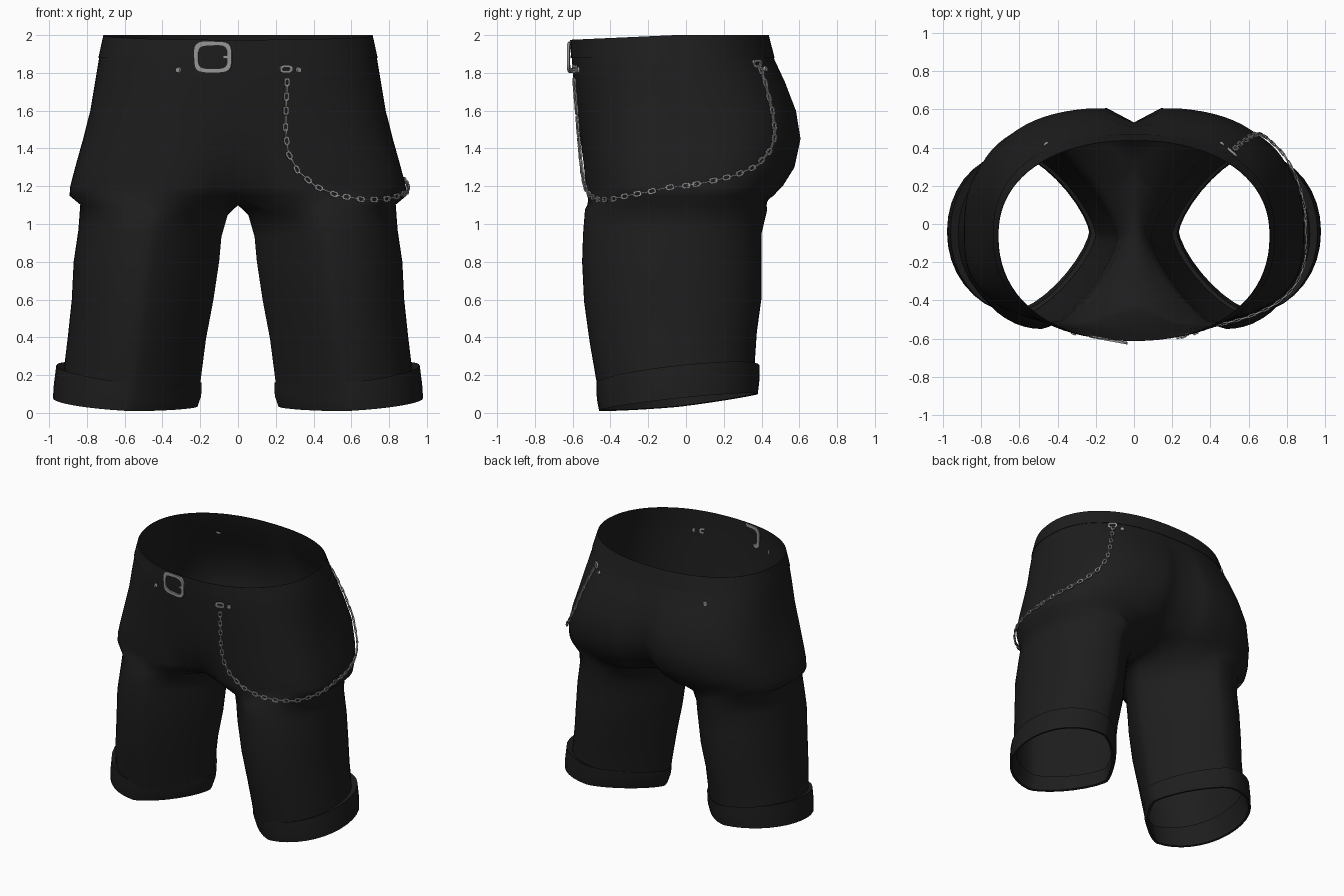
import bpy, bmesh, math
from mathutils import Vector, Matrix

cube = bpy.data.objects.get("Cube")
if cube:
    bpy.data.objects.remove(cube, do_unlink=True)


def material(name, c):
    m = bpy.data.materials.new(name)
    m.use_nodes = True
    m.diffuse_color = (c, c, c, 1)
    m.node_tree.nodes["Principled BSDF"].inputs["Base Color"].default_value = (c, c, c, 1)
    return m


CLOTH = material("black cloth", 0.0125)
METAL = material("grey metal", 0.3)


def finish(bm, name, mat, mirror=False, angle=40):
    bmesh.ops.recalc_face_normals(bm, faces=bm.faces)
    me = bpy.data.meshes.new(name)
    bm.to_mesh(me)
    bm.free()
    me.materials.append(mat)
    ob = bpy.data.objects.new(name, me)
    bpy.context.collection.objects.link(ob)
    bpy.ops.object.select_all(action='DESELECT')
    ob.select_set(True)
    bpy.context.view_layer.objects.active = ob
    bpy.ops.object.shade_smooth_by_angle(angle=math.radians(angle))
    if mirror:
        ob.modifiers.new("Mirror", 'MIRROR').use_clip = True


def bridge(bm, a, b, closed):
    n = len(a)
    for i in range(n if closed else n - 1):
        j = (i + 1) % n
        bm.faces.new((a[i], a[j], b[j], b[i]))


def power(v, e):
    return math.copysign(abs(v) ** e, v)


# Hip sections: height, half width, front y, back y, back crease depth
HIPS = [(2.0, .71, -.61, .435, 0), (1.88, .735, -.605, .465, 0),
        (1.75, .757, -.595, .53, .02), (1.6, .782, -.577, .588, .06),
        (1.45, .82, -.562, .612, .08), (1.3, .862, -.552, .58, .1),
        (1.2, .888, -.545, .52, .13), (1.15, .892, -.54, .475, .16)]
MID_Y = -.06


def hip_point(deg, z, out=0.0):
    """Surface point; -90 is front centre, 0 the side, 90 back centre."""
    k = 0
    while k < len(HIPS) - 2 and z < HIPS[k + 1][0]:
        k += 1
    lo, hi = HIPS[k + 1], HIPS[k]
    f = (z - lo[0]) / (hi[0] - lo[0])
    _, a, yf, yb, crease = [p + (q - p) * f for p, q in zip(lo, hi)]
    t = math.radians(deg)
    low = min(1, (2 - z) / .6)
    e = 2 / (2.2 + (.75 if deg > 0 else .5) * low)
    x = (a + out) * power(math.cos(t), e)
    s = power(math.sin(t), e)
    dip = max(0, (1.5 - z) / .35) ** 2
    if s > 0:
        y = MID_Y + (yb + out - MID_Y) * s - crease * math.exp(-(x / (.08 + .07 * dip)) ** 2)
    else:
        y = MID_Y + (MID_Y - yf + out) * s + .13 * dip * math.exp(-(x / .17) ** 2)
    rim = -.025 * max(0, -s) * max(0, (z - 1.88) / .12)
    return Vector((x if abs(deg) < 90 else 0, y, z + rim))


# Leg sections: inner x, outer x, front y, back y, mid height, x slope, y slope
LEGS = [(.055, .835, -.535, .43, 1.075, .07, 0), (.088, .845, -.545, .4, .95, .05, 0),
        (.1, .87, -.55, .4, .8, 0, 0), (.13, .88, -.54, .4, .6, 0, .02),
        (.17, .9, -.51, .375, .4, .03, .06), (.205, .925, -.465, .36, .16, .12, .11)]


def leg_point(sec, deg):
    """Leg section: round on the outside, pinched towards the inside."""
    xi, xo, yf, yb, z, sx, sy = sec
    t = math.radians(deg)
    e = .97 if math.cos(t) > 0 else 1.45
    u, v = power(math.cos(t), e), power(math.sin(t), e)
    dx, dy = u * (xo - xi) / 2, v * (yb - yf) / 2
    return Vector(((xi + xo) / 2 + dx, (yf + yb) / 2 + dy, z + sx * dx + sy * dy))


HALF, GUSSET = 40, 10

# Trousers: half hips, crotch strip and one leg, mirrored
bm = bmesh.new()
rings = []
for sec in HIPS:
    rings.append([bm.verts.new(hip_point(-90 + 180 * i / HALF, sec[0])) for i in range(HALF + 1)])
for a, b in zip(rings, rings[1:]):
    bridge(bm, a, b, False)
front, back = rings[-1][0].co, rings[-1][-1].co
strip = []
for i in range(1, GUSSET):
    p = back.lerp(front, i / GUSSET)
    p.z -= .05 * math.sin(math.pi * i / GUSSET)
    strip.append(bm.verts.new(p))
previous = rings[-1] + strip
angles = [-140 + 280 * i / HALF for i in range(HALF + 1)]
angles += [140 + 80 * i / GUSSET for i in range(1, GUSSET)]
for sec in LEGS:
    ring = [bm.verts.new(leg_point(sec, d)) for d in angles]
    bridge(bm, previous, ring, True)
    previous = ring
finish(bm, "trousers", CLOTH, True, 85)

# Waistband: thin raised strip
bm = bmesh.new()
rings = []
for z, out in ((1.88, 0), (1.88, .004), (2.0, .003), (2.0, 0)):
    rings.append([bm.verts.new(hip_point(-90 + 180 * i / HALF, z, out)) for i in range(HALF + 1)])
for a, b in zip(rings, rings[1:]):
    bridge(bm, a, b, False)
finish(bm, "waistband", CLOTH, True)

# Turned-up cuffs
bm = bmesh.new()
CUFF = [(.225, .915, -.45, .35, .19, .12, .11), (.192, .962, -.475, .388, .205, .12, .11),
        (.195, .975, -.472, .388, .12, .08, .11), (.215, .98, -.46, .38, .055, .06, .105),
        (.235, .965, -.445, .362, .058, .06, .105), (.225, .915, -.45, .35, .19, .12, .11)]
rings = [[bm.verts.new(leg_point(s, 10 * i)) for i in range(36)] for s in CUFF]
for a, b in zip(rings, rings[1:]):
    bridge(bm, a, b, True)
finish(bm, "cuffs", CLOTH, True)


def add_loop(bm, matrix, length, width, wire, sides=12, tube=4, boxy=.6):
    """Rounded rectangular wire loop, long axis on local x, flat in local xy."""
    rows = []
    for i in range(sides):
        t = 2 * math.pi * (i + .5) / sides
        c, s = power(math.cos(t), boxy), power(math.sin(t), boxy)
        row = []
        for j in range(tube):
            w = 2 * math.pi * (j + .5) / tube
            r = wire * math.cos(w)
            p = Vector((c * (length / 2 + r), s * (width / 2 + r), wire * math.sin(w)))
            row.append(bm.verts.new(matrix @ p))
        rows.append(row)
    for i in range(sides):
        bridge(bm, rows[i], rows[(i + 1) % sides], True)


def frame(pos, along, normal):
    """Matrix at pos with local x along the path and local z outward."""
    x = along.normalized()
    y = normal.cross(x).normalized()
    rot = Matrix((x, y, x.cross(y))).transposed().to_4x4()
    return Matrix.Translation(pos) @ rot


def outward(deg, z):
    return (hip_point(deg, z, .02) - hip_point(deg, z)).normalized()


def degree_at(x, z, side):
    """Angle whose surface point lies at x, on the front (-1) or back (1)."""
    return min((side * d / 4 for d in range(360)), key=lambda d: abs(hip_point(d, z).x - x))


# Hanging chain: x and height at the front, then angle and height round the side
FRONT = [(.255, 1.8), (.25, 1.65), (.248, 1.5), (.26, 1.38), (.31, 1.28), (.4, 1.2),
         (.52, 1.15), (.65, 1.13), (.76, 1.13)]
ROUND = [(-10, 1.17), (8, 1.22), (22, 1.26), (33, 1.31), (41, 1.39), (45, 1.5),
         (46, 1.62), (48, 1.72), (50, 1.83)]
keys = [(degree_at(x, z, -1), z) for x, z in FRONT] + ROUND
path = []
for (d0, z0), (d1, z1) in zip(keys, keys[1:]):
    for i in range(12):
        d, z = d0 + (d1 - d0) * i / 12, z0 + (z1 - z0) * i / 12
        path.append((hip_point(d, z, .014), outward(d, z)))
bm = bmesh.new()
STEP, travelled, count = .04, 0.0, 0
for (p, n), (q, _) in zip(path, path[1:]):
    travelled += (q - p).length
    if travelled >= STEP:
        travelled -= STEP
        m = frame(q, q - p, n)
        if count % 2:
            add_loop(bm, m @ Matrix.Rotation(math.pi / 2, 4, 'X'), .046, .01, .005, 8)
        else:
            add_loop(bm, m, .038, .024, .0065, 8)
        count += 1
finish(bm, "chain", METAL)

# Belt buckle: flattened frame with a short prong stub
bm = bmesh.new()
d = degree_at(.13, 1.885, -1)
pos, n = hip_point(d, 1.885, .006), outward(d, 1.885)
pos.x, n.x = -pos.x, -n.x
m = frame(pos, Vector((0, 0, 1)).cross(n), n) @ Matrix.Diagonal((1, 1, .6, 1))
add_loop(bm, m, .18, .145, .016, 20, 4, .5)
stub = bmesh.ops.create_cube(bm, size=1)["verts"]
stub_place = Matrix.Translation((.075, 0, 0)) @ Matrix.Diagonal((.04, .014, .014, 1))
bmesh.ops.transform(bm, verts=stub, matrix=m @ stub_place)
finish(bm, "belt_buckle", METAL)

# Chain clips
bm = bmesh.new()
for d, z in ((keys[0][0], 1.82), (50, 1.85)):
    n = outward(d, z)
    add_loop(bm, frame(hip_point(d, z, .006), Vector((0, 0, 1)).cross(n), n), .055, .03, .009)
finish(bm, "chain_clips", METAL)

# Rivets
bm = bmesh.new()
for x, z, side in ((-.315, 1.815, -1), (.32, 1.815, -1), (-.46, 1.82, 1), (.46, 1.82, 1)):
    d = degree_at(abs(x), z, side)
    p, n = hip_point(d, z, .006), outward(d, z)
    if x < 0:
        p.x, n.x = -p.x, -n.x
    bmesh.ops.create_cone(bm, cap_ends=True, segments=10, radius1=.017, radius2=.013, depth=.012,
                          matrix=frame(p, Vector((0, 0, 1)).cross(n), n))
finish(bm, "rivets", METAL)
